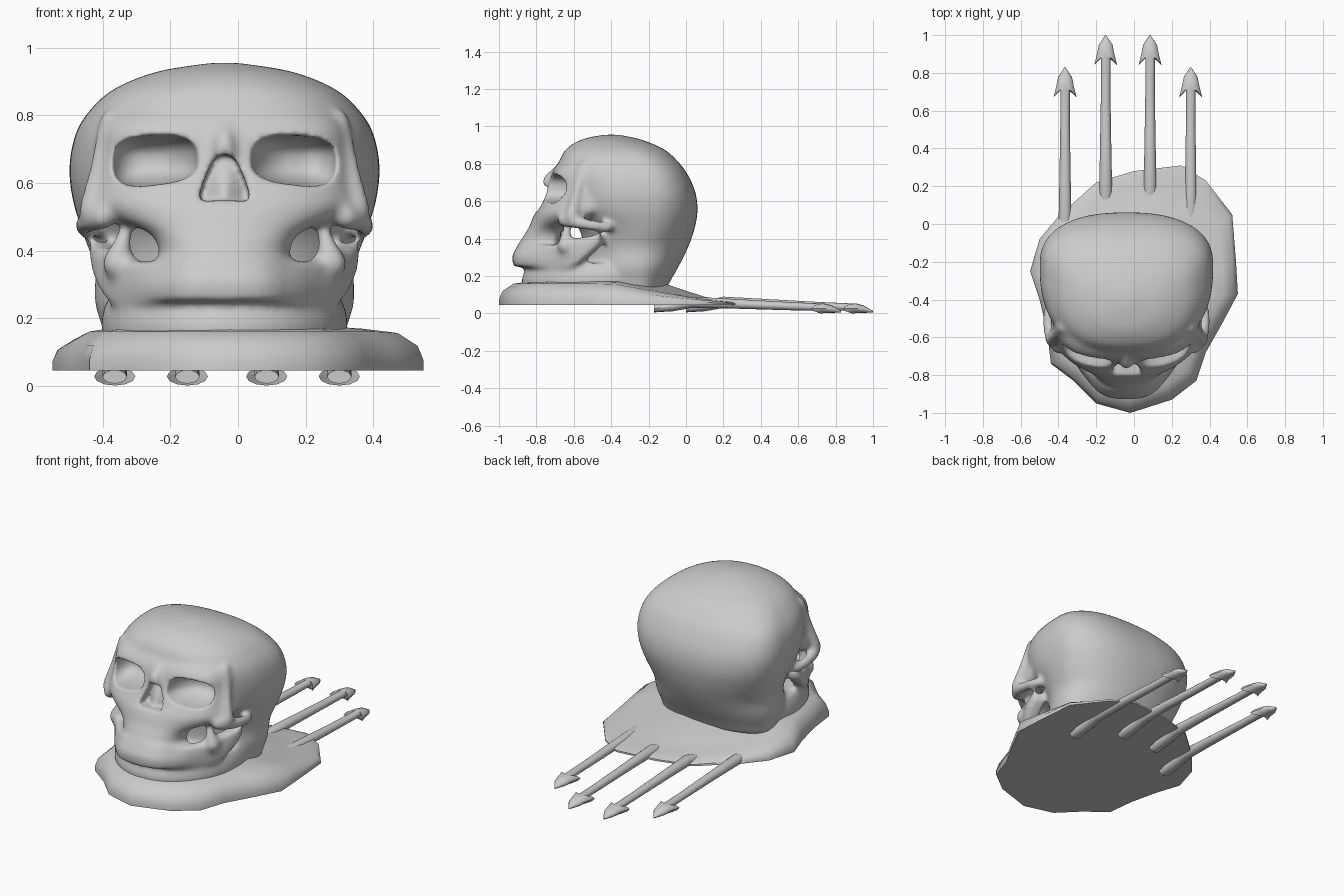
import bpy, bmesh, math

if "Cube" in bpy.data.objects:
    bpy.data.objects.remove(bpy.data.objects["Cube"])

CX = -0.04  # the head sits slightly off centre

mat = bpy.data.materials.new("bone_grey")
mat.diffuse_color = (0.6, 0.6, 0.6, 1)
mat.use_nodes = True
mat.node_tree.nodes["Principled BSDF"].inputs["Base Color"].default_value = mat.diffuse_color


def spow(v, e):
    return math.copysign(abs(v) ** e, v)


def loft(bm, rings):
    """Skin a list of equal-length point rings and cap both ends."""
    vs = [[bm.verts.new(p) for p in r] for r in rings]
    n = len(vs[0])
    for a, b in zip(vs, vs[1:]):
        for i in range(n):
            j = (i + 1) % n
            bm.faces.new((a[i], a[j], b[j], b[i]))
    bm.faces.new(vs[0][::-1])
    bm.faces.new(vs[-1])


def resample(rows, steps=4):
    """Catmull-Rom interpolation of rows of numbers."""
    out = []
    for i in range(len(rows) - 1):
        p0, p1, p2, p3 = (rows[max(i - 1, 0)], rows[i], rows[i + 1],
                          rows[min(i + 2, len(rows) - 1)])
        for s in range(steps):
            t = s / steps
            out.append([0.5 * (2 * b + (c - a) * t + (2 * a - 5 * b + 4 * c - d) * t * t
                               + (3 * b - a - 3 * c + d) * t ** 3)
                        for a, b, c, d in zip(p0, p1, p2, p3)])
    return out + [list(rows[-1])]


def body(bm, rows):
    """Horizontal sections: z, front y, centre y, back y, half width, squareness."""
    rings = []
    for z, yf, yc, yb, hw, n in resample(rows):
        ring = []
        for k in range(48):
            a = 2 * math.pi * k / 48
            c, s = spow(math.cos(a), 2 / n), spow(math.sin(a), 2 / n)
            ring.append((CX + hw * c, yc + s * ((yb - yc) if s > 0 else (yc - yf)), z))
        rings.append(ring)
    loft(bm, rings)


def chain(bm, pts, mirror=True):
    """Rounded bar through points (x, y, z, radius), mirrored."""
    for sx in ((1, -1) if mirror else (1,)):
        for x, y, z, r in resample(pts, 8):
            ret = bmesh.ops.create_icosphere(bm, subdivisions=2, radius=r)
            bmesh.ops.translate(bm, verts=ret["verts"], vec=(CX + sx * x, y, z))


def finish(name, bm):
    bmesh.ops.recalc_face_normals(bm, faces=bm.faces[:])
    me = bpy.data.meshes.new(name)
    bm.to_mesh(me)
    bm.free()
    me.materials.append(mat)
    ob = bpy.data.objects.new(name, me)
    bpy.context.collection.objects.link(ob)
    return ob


def shade(ob, angle):
    bpy.ops.object.select_all(action='DESELECT')
    ob.select_set(True)
    bpy.context.view_layer.objects.active = ob
    bpy.ops.object.shade_smooth_by_angle(angle=math.radians(angle))


# ---- skull parts, merged later by a voxel remesh
bm = bmesh.new()
# cranium
body(bm, [(0.12, -0.55, -0.25, -0.11, 0.35, 2.1), (0.18, -0.55, -0.25, -0.08, 0.365, 2.1),
          (0.25, -0.55, -0.25, -0.04, 0.385, 2.1), (0.35, -0.55, -0.24, 0.01, 0.385, 2.1),
          (0.45, -0.57, -0.22, 0.045, 0.42, 2.2), (0.55, -0.65, -0.22, 0.062, 0.45, 2.4),
          (0.65, -0.68, -0.22, 0.05, 0.46, 2.5), (0.75, -0.69, -0.24, 0.005, 0.44, 2.6),
          (0.82, -0.675, -0.27, -0.05, 0.395, 2.6), (0.88, -0.64, -0.32, -0.12, 0.325, 2.4),
          (0.93, -0.56, -0.38, -0.24, 0.20, 2.1), (0.956, -0.44, -0.40, -0.36, 0.04, 2)])
# face: upper jaw, cheeks, brow
body(bm, [(0.34, -0.905, -0.70, -0.67, 0.19, 2), (0.42, -0.865, -0.70, -0.67, 0.20, 2.2),
          (0.46, -0.84, -0.68, -0.64, 0.24, 2.2), (0.50, -0.825, -0.58, -0.5, 0.35, 2.1),
          (0.54, -0.805, -0.52, -0.45, 0.40, 2.3), (0.60, -0.765, -0.48, -0.42, 0.395, 2.6),
          (0.68, -0.735, -0.46, -0.4, 0.38, 2.9), (0.755, -0.715, -0.46, -0.4, 0.365, 3.2),
          (0.81, -0.675, -0.44, -0.4, 0.34, 2.8), (0.87, -0.58, -0.42, -0.4, 0.26, 2.4)])
# neck
body(bm, [(0.09, -0.86, -0.45, -0.12, 0.35, 2), (0.17, -0.88, -0.45, -0.10, 0.365, 2),
          (0.22, -0.865, -0.45, -0.10, 0.36, 2), (0.27, -0.84, -0.45, -0.12, 0.34, 2)])
# nasal bone, side rims of the eye sockets, cheek arches, upright jaw prongs
chain(bm, [(0, -0.70, 0.75, 0.03), (0, -0.735, 0.715, 0.032), (0, -0.735, 0.69, 0.036)], False)
chain(bm, [(0.34, -0.55, 0.79, 0.03), (0.365, -0.57, 0.70, 0.025), (0.38, -0.59, 0.62, 0.028),
           (0.395, -0.61, 0.52, 0.04)])
chain(bm, [(0.36, -0.65, 0.50, 0.04), (0.405, -0.58, 0.485, 0.034), (0.415, -0.49, 0.47, 0.03),
           (0.40, -0.42, 0.46, 0.03)])
chain(bm, [(0.32, -0.645, 0.36, 0.045), (0.30, -0.64, 0.43, 0.027), (0.285, -0.62, 0.49, 0.022)])
# lower jaw: half path of x, y, bottom z, top z
half = [(0, -0.925, 0.25, 0.39), (0.12, -0.905, 0.25, 0.385), (0.21, -0.82, 0.245, 0.37),
        (0.285, -0.71, 0.24, 0.37), (0.345, -0.62, 0.245, 0.40), (0.385, -0.54, 0.30, 0.41),
        (0.40, -0.46, 0.375, 0.43)]
path = [(-x, y, b, t) for x, y, b, t in half[:0:-1]] + half
rings = []
for x, y, b, t in resample(path):
    f = min(max((-y - 0.7) / 0.15, 0), 1)
    lean, xi, yi = 0.04 * f, x * 0.82, y + 0.03 + 0.04 * f
    rings.append([(CX + x, y, b), (CX + x * 1.01, y - 0.005, b * 0.55 + t * 0.45),
                  (CX + x, y + lean, t), (CX + xi, yi + lean, t), (CX + xi, yi, b)])
loft(bm, rings)
skull = finish("skull", bm)

# ---- cutters for eye sockets and nose
bm = bmesh.new()
for sx in (1, -1):
    rings = []
    for i in range(1, 20):
        q = -math.cos(math.pi * i / 20)
        r, ring = math.sqrt(1 - q * q) ** 0.8, []
        for k in range(40):
            a = 2 * math.pi * (k + 0.5) / 40
            u, w = spow(math.cos(a), 0.7) * r, spow(math.sin(a), 0.7) * r
            drop = 1 + 0.2 * u if w < 0 else 1 - 0.08 * u
            ring.append((CX + sx * (0.205 + 0.128 * u), -0.72 + 0.16 * q + 0.04 * u,
                         0.668 + 0.074 * w * drop))
        rings.append(ring)
    loft(bm, rings)
# nose opening with a ridge down the middle of its back wall
side = [(0.025, 0.548), (0.078, 0.545), (0.064, 0.60), (0.036, 0.665), (0.014, 0.682)]
ring = [(0, 0.548)] + side + [(0, 0.685)] + [(-x, z) for x, z in side[::-1]]
loft(bm, [[(CX + x, -0.95, z) for x, z in ring],
          [(CX + x, -0.755 if x == 0 else -0.69, z) for x, z in ring]])
bmesh.ops.triangulate(bm, faces=[f for f in bm.faces if len(f.verts) == 12 and
                                 f.calc_center_median().y > -0.8])
cutter = finish("socket_cutter", bm)
cutter.hide_render = True


def remesh(ob, size):
    m = ob.modifiers.new("remesh", 'REMESH')
    m.mode = 'VOXEL'
    m.voxel_size = size


def soften(ob, n):
    m = ob.modifiers.new("soften", 'SMOOTH')
    m.factor, m.iterations = 0.5, n


remesh(skull, 0.011)
soften(skull, 14)
bo = skull.modifiers.new("sockets", 'BOOLEAN')
bo.operation, bo.solver, bo.object = 'DIFFERENCE', 'EXACT', cutter
remesh(skull, 0.009)
soften(skull, 6)
bpy.context.view_layer.update()
dg = bpy.context.evaluated_depsgraph_get()
done = bpy.data.meshes.new_from_object(skull.evaluated_get(dg))
skull.modifiers.clear()
skull.data = done
done.materials.clear()
done.materials.append(mat)
for p in done.polygons:
    p.material_index = 0
bpy.data.objects.remove(cutter)
shade(skull, 60)

# ---- base slab: irregular outline, high at the front, thin at the back
outline = [(-0.02, -1.0), (0.2, -0.93), (0.33, -0.83), (0.38, -0.68), (0.47, -0.52), (0.55, -0.37),
           (0.54, -0.2), (0.52, 0.05), (0.38, 0.23), (0.25, 0.31), (0.0, 0.28), (-0.2, 0.22),
           (-0.4, 0.04), (-0.5, -0.08), (-0.55, -0.25), (-0.5, -0.4), (-0.46, -0.57),
           (-0.44, -0.74), (-0.32, -0.83), (-0.2, -0.95)]
bm = bmesh.new()
rings = []
for s, zf, zb in ((1, 0.045, 0.045), (1, 0.075, 0.055), (0.97, 0.12, 0.062),
                  (0.87, 0.16, 0.07), (0.7, 0.172, 0.09), (0.4, 0.18, 0.16)):
    ring = []
    for x, y in outline:
        t = min(max((y + 0.4) / 0.6, 0), 1)
        ring.append((CX + (x - CX) * s, -0.4 + (y + 0.4) * s, zf + (zb - zf) * t))
    rings.append(ring)
loft(bm, rings)
shade(finish("base", bm), 40)

# ---- four arrow-tipped rods: y offset, centre z, half width, half height, barb sweep
rod = [(0, 0.026, 0.036, 0.02, 0), (0.1, 0.04, 0.036, 0.028, 0), (0.2, 0.06, 0.034, 0.03, 0),
       (0.4, 0.053, 0.03, 0.026, 0), (0.7, 0.04, 0.025, 0.022, 0), (0.88, 0.034, 0.025, 0.02, 0),
       (0.89, 0.027, 0.061, 0.027, 0.05), (0.91, 0.028, 0.046, 0.026, 0.01),
       (0.95, 0.023, 0.036, 0.02, 0), (1.0, 0.01, 0.002, 0.004, 0)]
for i, (x, y0) in enumerate(((-0.365, -0.17), (-0.15, 0), (0.085, 0), (0.3, -0.17))):
    bm = bmesh.new()
    loft(bm, [[(x + rx * math.cos(a), y0 + y - sw * math.cos(a) ** 2, zc + rz * math.sin(a))
               for a in (math.pi * k / 6 for k in range(12))] for y, zc, rx, rz, sw in rod])
    shade(finish("arrow_rod_%d" % (i + 1), bm), 40)
